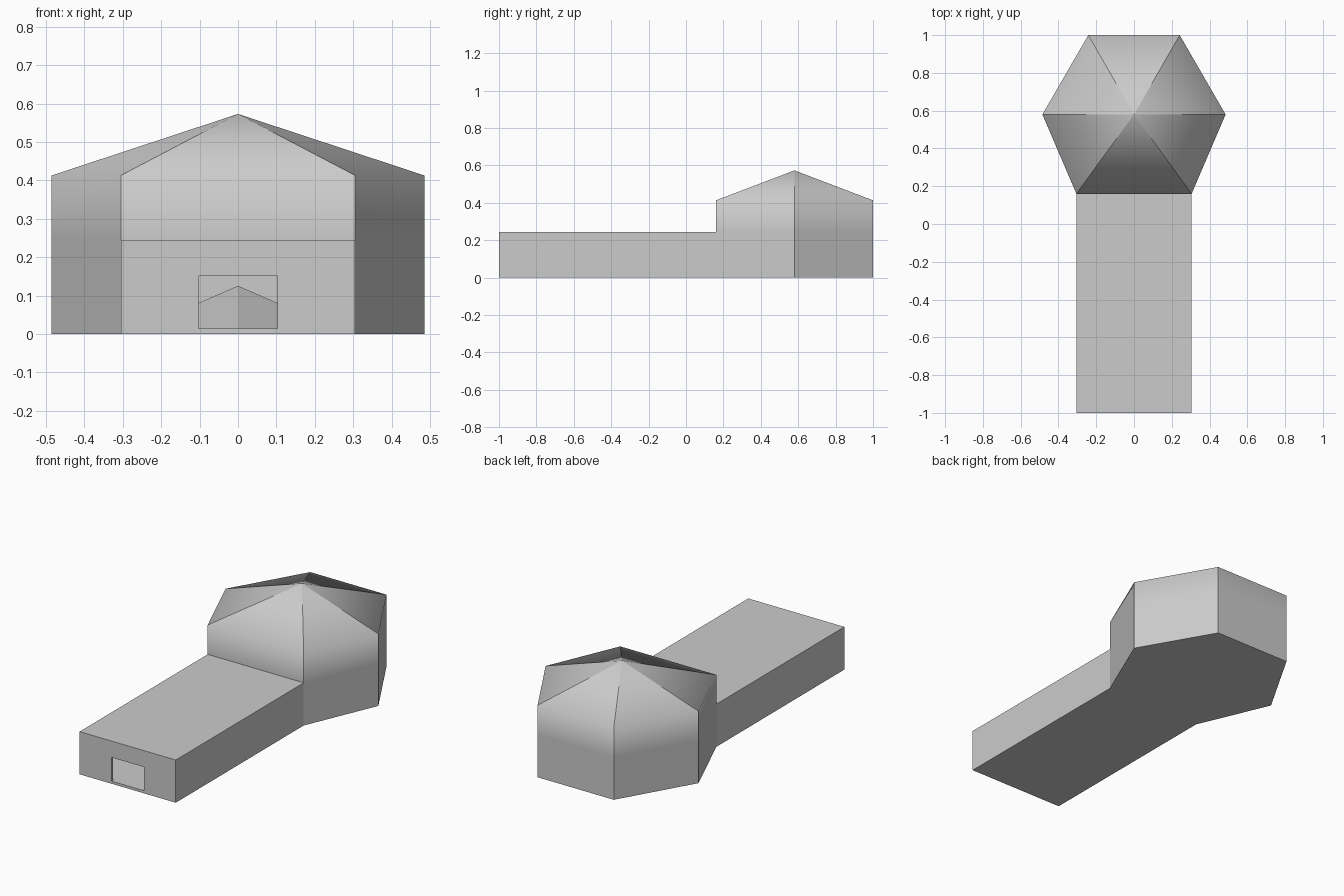
import bpy, bmesh

if "Cube" in bpy.data.objects:
    bpy.data.objects.remove(bpy.data.objects["Cube"])

bm = bmesh.new()
soft = []      # eave and mid-wall edges that stay smooth


def shell(t, k):
    """Hexagonal room plus straight corridor; t = inset, k = plan scale about the room centre."""
    plan = [(.305, .16), (.485, .58), (.242, 1), (-.242, 1), (-.485, .58), (-.305, .16)]
    plan = [(x * k, .58 + (y - .58) * k) for x, y in plan]
    rings = [[bm.verts.new((x, y, z)) for x, y in plan] for z in (t, .245 - t, .413 - t * .5)]
    apex = bm.verts.new((0, .58, .573 - t))
    low, mid, eave = rings
    for i in range(6):
        j = (i + 1) % 6
        if i < 5:                      # front side is open to the corridor
            bm.faces.new((low[i], low[j], mid[j], mid[i]))
            soft.append(bm.edges.get((mid[i], mid[j])))
        bm.faces.new((mid[i], mid[j], eave[j], eave[i]))
        bm.faces.new((eave[i], eave[j], apex))
        soft.append(bm.edges.get((eave[i], eave[j])))

    # corridor: front corners, then sides, top and shared floor
    w, y, top = plan[0][0], -1 + t, .245 - t
    c = [bm.verts.new((x, y, z)) for x, z in ((-w, t), (w, t), (w, top), (-w, top))]
    bm.faces.new((c[1], low[0], mid[0], c[2]))
    bm.faces.new((low[5], c[0], c[3], mid[5]))
    bm.faces.new((c[3], c[2], mid[0], mid[5]))
    bm.faces.new(low + [c[0], c[1]])

    # front wall with a rectangular doorway
    d = [bm.verts.new((x, y, z)) for x, z in ((-.103, .015), (.103, .015), (.103, .151), (-.103, .151))]
    for i in range(4):
        j = (i + 1) % 4
        bm.faces.new((c[i], c[j], d[j], d[i]))
    return d


# outer and inner shells joined by the door jambs
outer = shell(0, 1)
inner = shell(.012, .97)
for i in range(4):
    j = (i + 1) % 4
    bm.faces.new((outer[i], outer[j], inner[j], inner[i]))

bmesh.ops.recalc_face_normals(bm, faces=bm.faces[:])
for f in bm.faces:
    f.smooth = True
for e in bm.edges:
    e.smooth = e in soft


def finish(mesh_bm, name):
    me = bpy.data.meshes.new(name)
    mesh_bm.to_mesh(me)
    mesh_bm.free()
    ob = bpy.data.objects.new(name, me)
    bpy.context.collection.objects.link(ob)
    return ob


finish(bm, "hexagonal_hut")

# low pointed mound seen through the doorway
bm = bmesh.new()
bmesh.ops.create_cone(bm, cap_ends=True, segments=6, radius1=.3, radius2=0, depth=.113)
finish(bm, "floor_mound").location = (0, .58, .0125 + .113 / 2)
